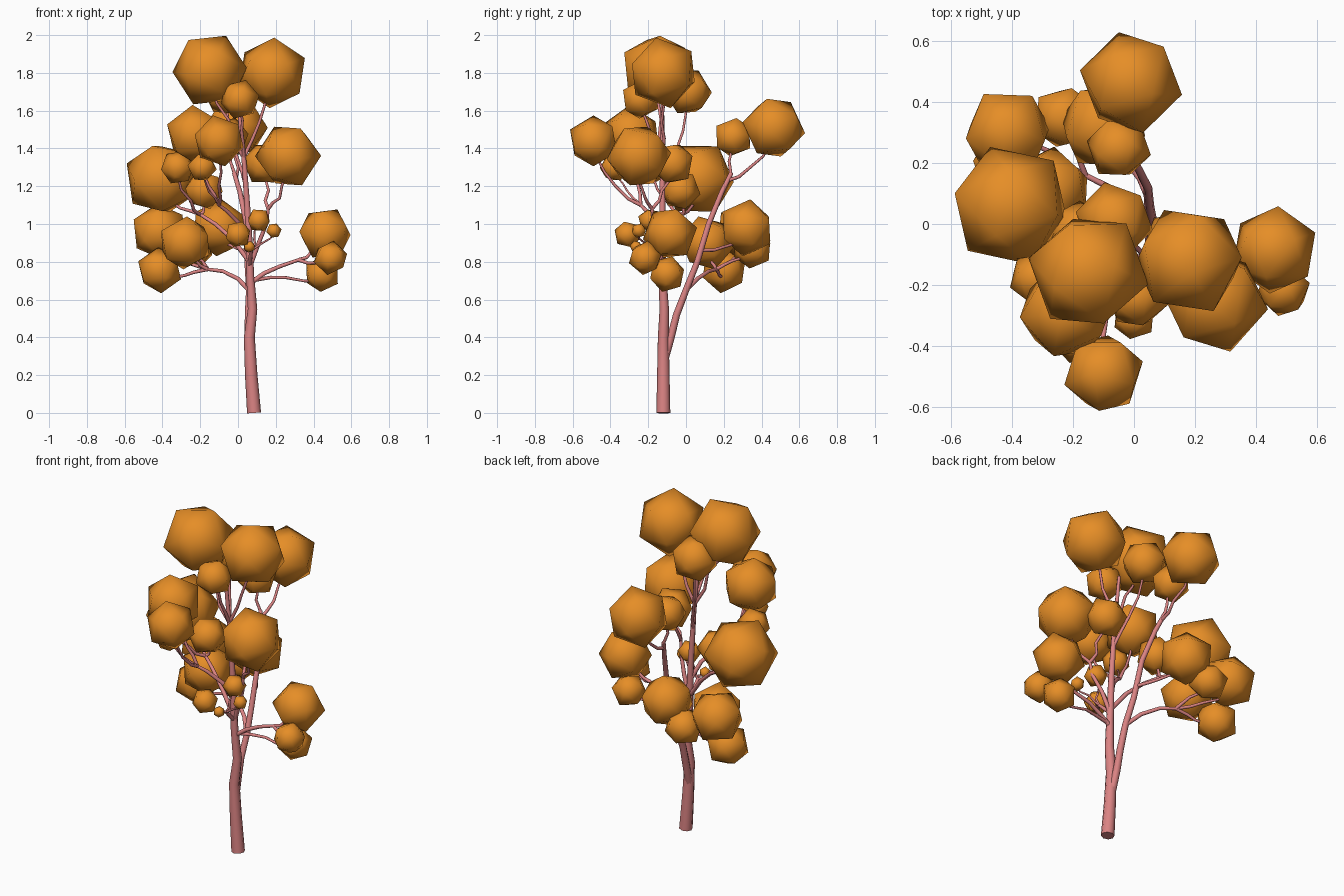
import bpy, random
from mathutils import Vector, Euler

random.seed(4)
cube = bpy.data.objects.get("Cube")
if cube:
    bpy.data.objects.remove(cube)


def material(name, rgb):
    m = bpy.data.materials.new(name)
    m.use_nodes = True
    m.diffuse_color = (*rgb, 1)
    node = next(n for n in m.node_tree.nodes if n.type == 'BSDF_PRINCIPLED')
    node.inputs["Base Color"].default_value = (*rgb, 1)
    return m


LEAF = material("autumn orange", (0.79, 0.27, 0.02))
BARK = material("pink bark", (0.71, 0.23, 0.23))


def limb(name, points, r_start, r_end):
    """Tapered eight-sided tube along a path."""
    curve = bpy.data.curves.new(name, 'CURVE')
    curve.dimensions = '3D'
    curve.bevel_depth = 1
    curve.bevel_resolution = 2
    curve.use_fill_caps = True
    spline = curve.splines.new('POLY')
    spline.points.add(len(points) - 1)
    for i, (p, co) in enumerate(zip(spline.points, points)):
        p.co = (*co, 1)
        p.radius = r_start + (r_end - r_start) * i / (len(points) - 1)
    spline.use_smooth = True
    curve.materials.append(BARK)
    bpy.context.collection.objects.link(bpy.data.objects.new(name, curve))


def twig(name, start, end, radius, sag):
    """Crooked thin branch that reaches outward first, then up into the leaves."""
    a, b = Vector(start), Vector(end)
    path = [a]
    for t in (0.25, 0.5, 0.75):
        p = a.lerp(b, t)
        p.z -= sag * 4 * t * (1 - t)
        path.append(p + Vector([random.uniform(-0.012, 0.012) for _ in range(3)]))
    limb(name, path + [b], radius, radius * 0.6)


def leaf_ball(name, x, y, z, r):
    """Rounded low-poly clump of leaves, turned at random."""
    bpy.ops.mesh.primitive_ico_sphere_add(subdivisions=1, radius=r * 1.09, location=(x, y, z))
    ob = bpy.context.object
    ob.name = name
    ob.rotation_euler = Euler([random.uniform(0, 6) for _ in range(3)])
    ob.data.materials.append(LEAF)
    bpy.ops.object.shade_smooth()


# Trunk and rear stem
limb("trunk", [(.085, -.12, 0), (.07, -.12, .2), (.06, -.12, .4), (.077, -.115, .55),
               (.065, -.125, .72), (.055, -.125, 1), (.035, -.125, 1.3), (.0, -.125, 1.65)],
     .037, .009)
limb("rear_stem", [(.06, -.115, .28), (.055, -.08, .4), (.055, -.05, .52), (.06, 0, .65),
                   (.05, .06, .8), (.045, .12, 1), (.01, .19, 1.17), (-.02, .24, 1.27)],
     .022, .012)

# Shared boughs that the thin branches fork from
boughs = {
    "right": [(.06, -.125, .8), (-.03, -.1, .92), (-.12, -.06, 1.0), (-.2, -.02, 1.05)],
    "front": [(.055, -.125, .9), (.01, -.16, 1.0), (-.06, -.21, 1.07), (-.1, -.24, 1.1)],
    "left_upper": [(.065, -.125, .78), (.11, -.14, .9), (.15, -.17, 1.0), (.16, -.18, 1.08)],
    "left_lower": [(.07, -.12, .69), (.14, -.12, .74), (.22, -.11, .775), (.32, -.12, .81)],
    "rear": [(.058, 0, .65), (.0, .06, .71), (-.08, .12, .75), (-.16, .16, .76)],
    "bud": [(.06, -.125, .78), (.065, -.17, .82), (.07, -.21, .86)],
}
for name, path in boughs.items():
    limb(name + "_bough", path, .013, .009)
tip = {name: path[-1] for name, path in boughs.items()}
crown, trunk_low = (.03, -.125, 1.35), (.07, -.12, .7)
stem_mid, stem_high = (.048, .08, .86), (-.01, .22, 1.23)

# Leaf clumps: centre, radius, branch root and branch sag
clumps = {
    "crown_right": (-.15, -.155, 1.815, .185, crown, 0),
    "crown_left": (.18, -.12, 1.8, .175, crown, 0),
    "crown_front": (.01, -.24, 1.66, .098, crown, 0),
    "crown_back": (-.065, .01, 1.7, .12, (.04, -.125, 1.2), .05),
    "rear_top": (-.01, .465, 1.51, .158, stem_high, .04),
    "rear_top_small": (-.05, .25, 1.46, .1, stem_high, 0),
    "front_right": (-.225, -.29, 1.47, .148, tip["front"], .04),
    "front_tip": (-.1, -.49, 1.44, .127, tip["front"], .04),
    "right_small": (-.32, -.18, 1.3, .085, tip["right"], .03),
    "front_small": (-.19, -.38, 1.3, .073, tip["front"], .02),
    "left_upper": (.265, -.25, 1.36, .163, tip["left_upper"], .04),
    "inner_left": (.14, -.07, 1.32, .108, tip["left_upper"], .01),
    "right_large": (-.405, .06, 1.24, .188, tip["right"], .03),
    "inner_right": (-.18, -.03, 1.18, .1, tip["right"], 0),
    "rear_right": (-.415, .3, .96, .14, tip["rear"], .02),
    "rear_middle": (-.1, .32, .98, .14, stem_mid, .02),
    "rear_inner": (-.28, .11, .9, .135, tip["rear"], 0),
    "rear_low": (-.415, .2, .755, .113, tip["rear"], 0),
    "rear_small": (-.23, .35, .87, .1, tip["rear"], 0),
    "left_large": (.46, -.085, .95, .135, tip["left_lower"], 0),
    "left_front": (.49, -.215, .82, .085, tip["left_lower"], 0),
    "left_low": (.445, -.1, .735, .09, trunk_low, -.01),
    "bud_large": (0, -.31, .945, .067, tip["bud"], .01),
    "bud_upper": (.11, -.19, 1.02, .06, tip["bud"], 0),
    "bud_small": (.19, -.25, .965, .038, tip["bud"], .01),
    "bud_tiny": (.06, -.265, .88, .03, tip["bud"], 0),
}
for name, (x, y, z, r, root, sag) in clumps.items():
    leaf_ball(name + "_leaves", x, y, z, r)
    twig(name + "_branch", root, (x, y, z - r * 0.4), .01 if r > .08 else .007, sag)
